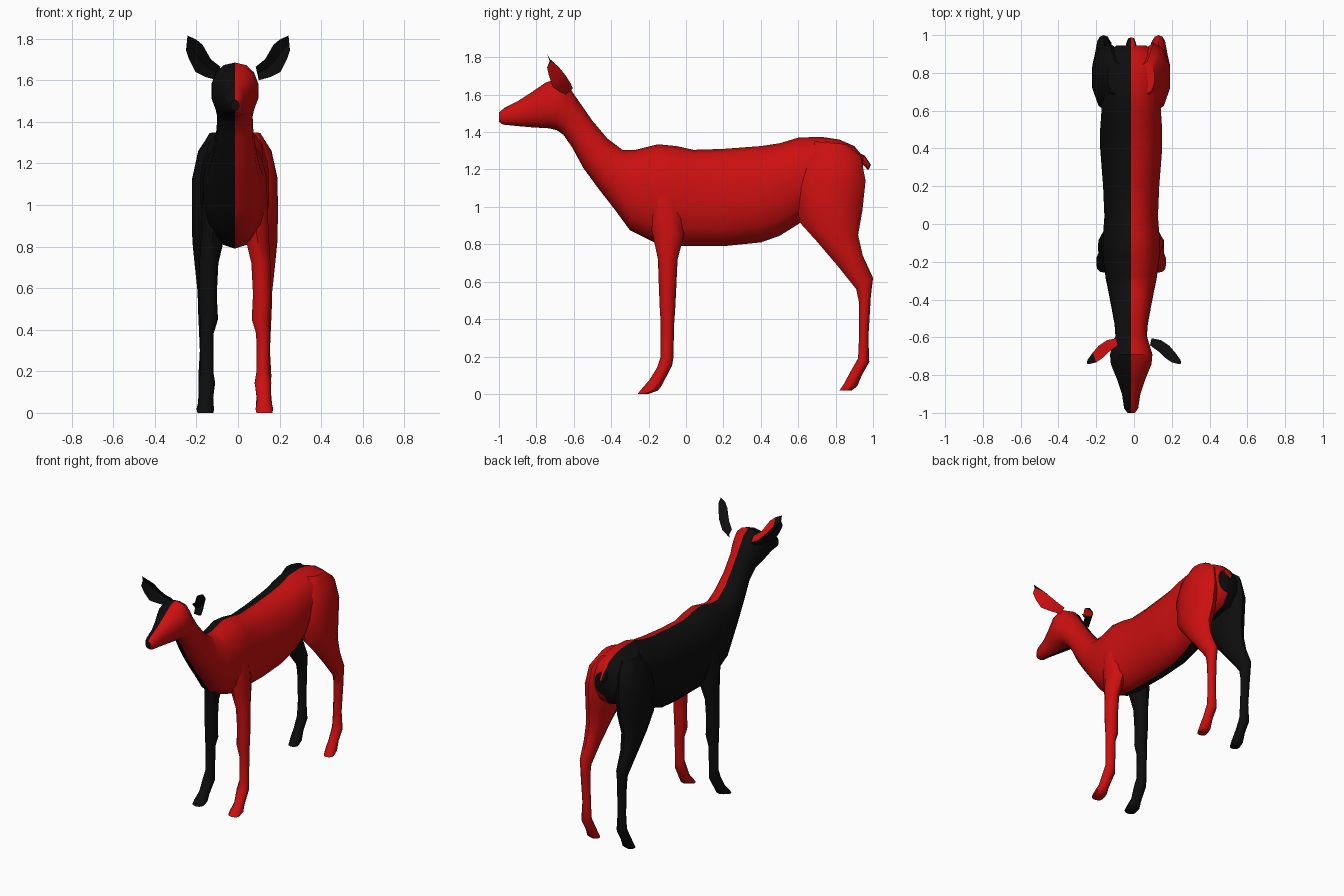
import bpy, bmesh
from math import cos, sin, pi
from mathutils import Vector

MID = -0.015  # x of the body's colour seam


def material(name, rgb):
    m = bpy.data.materials.new(name)
    m.diffuse_color = (*rgb, 1)
    return m


RED = material("red", (0.6, 0.005, 0.005))
BLACK = material("black", (0.004, 0.004, 0.004))


def ring(a, b, cx, w, n, p=1.0):
    """Closed section between side-view points a and b (y, z), half width w."""
    a, b = Vector((0, *a)), Vector((0, *b))
    mid, u = (a + b) / 2, (a - b) / 2
    pts = []
    for i in range(n):
        t = 2 * pi * i / n
        c, s = round(cos(t), 6), round(sin(t), 6)
        c = abs(c) ** p * (1 if c >= 0 else -1)
        s = abs(s) ** p * (1 if s >= 0 else -1)
        pts.append(mid + u * c + Vector((cx + w * s, 0, 0)))
    return pts


def loft(name, rings, is_red, angle=0.7):
    """Skin a list of rings, cap the ends and colour each face."""
    bm = bmesh.new()
    vs = [[bm.verts.new(p) for p in r] for r in rings]
    n = len(vs[0])
    for r, s in zip(vs, vs[1:]):
        for i in range(n):
            bm.faces.new((r[i], r[(i + 1) % n], s[(i + 1) % n], s[i]))
    bm.faces.new(vs[0])
    bm.faces.new(vs[-1])
    bmesh.ops.recalc_face_normals(bm, faces=bm.faces)
    bm.normal_update()
    for f in bm.faces:
        f.material_index = 0 if is_red(f) else 1
    me = bpy.data.meshes.new(name)
    bm.to_mesh(me)
    bm.free()
    me.materials.append(RED)
    me.materials.append(BLACK)
    ob = bpy.data.objects.new(name, me)
    bpy.context.collection.objects.link(ob)
    bpy.ops.object.select_all(action='DESELECT')
    ob.select_set(True)
    bpy.context.view_layer.objects.active = ob
    bpy.ops.object.shade_smooth_by_angle(angle=angle)
    return ob


def right_half(f):
    return f.calc_center_median().x > MID + 1e-4


# Head, neck and torso: top point, bottom point, half width
head = [
    ((-1.0, 1.505), (-1.0, 1.455), 0.02),
    ((-0.97, 1.53), (-0.98, 1.44), 0.038),
    ((-0.90, 1.565), (-0.90, 1.432), 0.05),
    ((-0.83, 1.61), (-0.82, 1.425), 0.075),
    ((-0.75, 1.665), (-0.73, 1.42), 0.11),
    ((-0.69, 1.685), (-0.69, 1.41), 0.115),
    ((-0.635, 1.655), (-0.655, 1.385), 0.10),
]
neck = [
    ((-0.58, 1.575), (-0.61, 1.32), 0.085),
    ((-0.50, 1.46), (-0.55, 1.21), 0.09),
    ((-0.42, 1.365), (-0.47, 1.10), 0.105),
    ((-0.34, 1.305), (-0.38, 0.985), 0.122),
    ((-0.27, 1.305), (-0.30, 0.875), 0.138),
]
torso = [
    ((-0.15, 1.335), (-0.17, 0.81), 0.155),
    ((-0.05, 1.325), (-0.05, 0.79), 0.152),
    ((0.04, 1.305), (0.04, 0.79), 0.145),
    ((0.20, 1.31), (0.20, 0.79), 0.152),
    ((0.40, 1.325), (0.40, 0.81), 0.168),
    ((0.50, 1.34), (0.50, 0.845), 0.168),
    ((0.60, 1.37), (0.62, 0.92), 0.16),
    ((0.72, 1.375), (0.72, 0.98), 0.165),
    ((0.82, 1.36), (0.82, 1.0), 0.165),
    ((0.90, 1.325), (0.90, 1.03), 0.14),
    ((0.945, 1.27), (0.945, 1.10), 0.08),
]
loft("head_neck_and_torso",
     [ring(a, b, MID, w, 14, 0.9) for a, b, w in head + neck + torso], right_half)

# Legs: front point, back point, offset from the seam, half width
fore_leg = [
    ((-0.19, 1.20), (-0.03, 1.20), 0.08, 0.05),
    ((-0.21, 1.03), (-0.01, 1.02), 0.09, 0.07),
    ((-0.18, 0.86), (-0.01, 0.85), 0.105, 0.06),
    ((-0.15, 0.72), (-0.045, 0.72), 0.125, 0.048),
    ((-0.145, 0.57), (-0.052, 0.57), 0.13, 0.045),
    ((-0.14, 0.45), (-0.058, 0.45), 0.125, 0.046),
    ((-0.135, 0.38), (-0.063, 0.38), 0.135, 0.034),
    ((-0.135, 0.20), (-0.068, 0.19), 0.135, 0.033),
    ((-0.155, 0.14), (-0.075, 0.15), 0.135, 0.042),
    ((-0.195, 0.075), (-0.13, 0.045), 0.14, 0.035),
    ((-0.245, 0.018), (-0.15, 0.018), 0.142, 0.045),
    ((-0.258, 0.0), (-0.20, 0.0), 0.142, 0.04),
]
hind_leg = [
    ((0.69, 1.35), (0.86, 1.335), 0.085, 0.04),
    ((0.62, 1.24), (0.935, 1.27), 0.11, 0.07),
    ((0.59, 1.10), (0.96, 1.14), 0.12, 0.09),
    ((0.605, 0.92), (0.943, 0.98), 0.125, 0.086),
    ((0.70, 0.815), (0.92, 0.85), 0.14, 0.068),
    ((0.81, 0.685), (0.945, 0.74), 0.145, 0.05),
    ((0.91, 0.56), (1.0, 0.62), 0.145, 0.036),
    ((0.925, 0.49), (0.988, 0.52), 0.145, 0.034),
    ((0.925, 0.30), (0.975, 0.30), 0.14, 0.03),
    ((0.92, 0.19), (0.98, 0.17), 0.14, 0.037),
    ((0.88, 0.12), (0.94, 0.10), 0.14, 0.034),
    ((0.845, 0.055), (0.915, 0.04), 0.14, 0.04),
    ((0.82, 0.018), (0.885, 0.018), 0.14, 0.034),
]
for side, s in (("right", 1), ("left", -1)):
    for part, rows in (("fore_leg", fore_leg), ("hind_leg", hind_leg)):
        rings = [ring(a, b, MID + s * x, w, 10) for a, b, x, w in rows]
        loft(f"{side}_{part}", rings, lambda f, s=s: s > 0)

# Ears: upper edge, lower edge (x, z), then y and cup depth
ear = [
    ((0.085, 1.665), (0.10, 1.60), -0.63, 0.025),
    ((0.13, 1.70), (0.155, 1.615), -0.655, 0.04),
    ((0.17, 1.77), (0.205, 1.64), -0.69, 0.045),
    ((0.20, 1.795), (0.235, 1.70), -0.715, 0.035),
    ((0.243, 1.815), (0.25, 1.745), -0.735, 0.015),
]
for side, s in (("right", 1), ("left", -1)):
    rings = []
    for (x1, z1), (x2, z2), y, d in ear:
        xm, zm = (x1 + x2) / 2, (z1 + z2) / 2
        rings.append([Vector((s * x1, y - d * 0.5, z1)), Vector((s * xm, y + d, zm)),
                      Vector((s * x2, y - d * 0.5, z2)), Vector((s * xm, y + d * 0.4, zm))])
    loft(f"{side}_ear", rings, lambda f: f.normal.x > 0.1 and f.normal.y > 0, 0.5)

# Short tail
tail = [((0.90, 1.30), (0.90, 1.24), 0.03), ((0.955, 1.275), (0.94, 1.23), 0.028),
        ((0.988, 1.225), (0.962, 1.21), 0.02), ((0.978, 1.20), (0.968, 1.20), 0.008)]
loft("tail", [ring(a, b, MID, w, 8) for a, b, w in tail], right_half)
